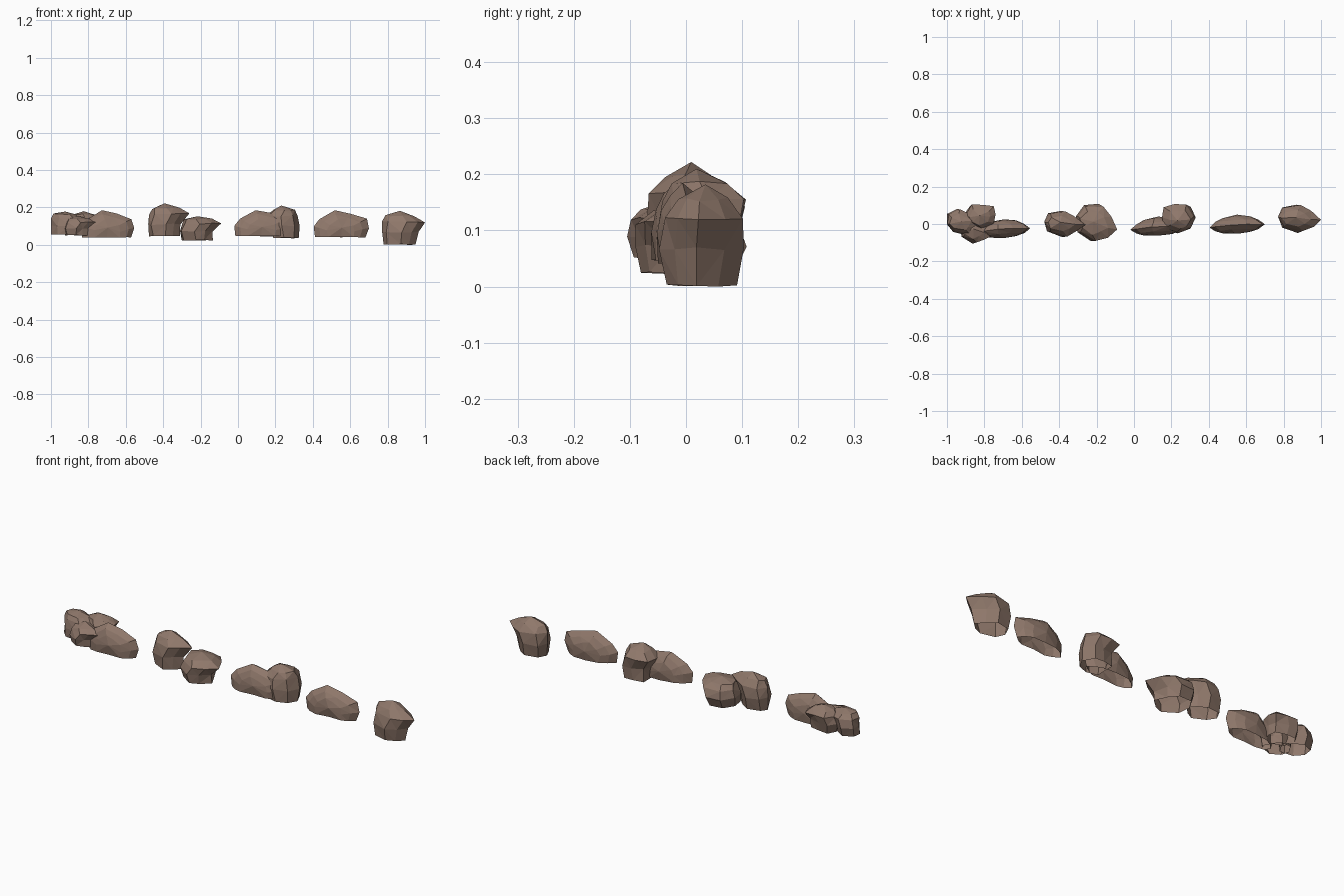
import bpy, bmesh, math, random
from mathutils import Vector, Matrix

if "Cube" in bpy.data.objects:
    bpy.data.objects.remove(bpy.data.objects["Cube"])

random.seed(4)
mat = bpy.data.materials.new("brown stone")
mat.diffuse_color = (0.275, 0.187, 0.146, 1)
mat.use_nodes = True
mat.node_tree.nodes["Principled BSDF"].inputs["Base Color"].default_value = mat.diffuse_color


def make(name, rings, apex_a, apex_b, box, turn=0, jitter=0.025):
    """Skin closed rings, cap the ends, rotate, fit to a box, open the underside."""
    pts = [[Vector(p) for p in r] for r in rings]
    a, b = Vector(apex_a), Vector(apex_b)
    flat = [p for r in pts for p in r] + [a, b]
    rot = Matrix.Rotation(math.radians(turn), 3, 'Z')
    for p in flat:
        base = p.z < 0.02
        p += Vector([random.uniform(-jitter, jitter) for _ in range(3)])
        if base:
            p.z = random.uniform(0, 0.03)
        p.xyz = rot @ p
    lo = [min(p[i] for p in flat) for i in range(3)]
    hi = [max(p[i] for p in flat) for i in range(3)]
    for p in flat:
        p.xyz = [box[2*i] + (p[i]-lo[i])/(hi[i]-lo[i])*(box[2*i+1]-box[2*i]) for i in range(3)]
    bm = bmesh.new()
    vs = [[bm.verts.new(p) for p in r] for r in pts]
    va, vb = bm.verts.new(a), bm.verts.new(b)
    n = len(vs[0])
    for i in range(n):
        j = (i + 1) % n
        bm.faces.new((va, vs[0][j], vs[0][i]))
        bm.faces.new((vb, vs[-1][i], vs[-1][j]))
        for k in range(len(vs) - 1):
            bm.faces.new((vs[k][i], vs[k][j], vs[k+1][j], vs[k+1][i]))
    bmesh.ops.triangulate(bm, faces=bm.faces[:])
    bmesh.ops.recalc_face_normals(bm, faces=bm.faces[:])
    # The stones are open shells underneath
    limit = box[4] + 0.06 * (box[5] - box[4])
    under = [f for f in bm.faces if all(v.co.z < limit for v in f.verts)]
    bmesh.ops.delete(bm, geom=under, context='FACES')
    me = bpy.data.meshes.new(name)
    bm.to_mesh(me)
    bm.free()
    me.materials.append(mat)
    bpy.context.collection.objects.link(bpy.data.objects.new(name, me))


# Round boulder: plan outline stacked in levels, with an overhanging tip
PLAN = [(0, .57), (.14, .9), (.52, 1), (.77, .77), (1, .43), (.8, .18), (.57, 0), (.14, .2)]
LEVELS = [(0, .02, .78, .06, .92), (.38, 0, .81, 0, 1), (.69, .02, 1, .04, .98), (.87, .1, .75, .2, .82)]


def boulder(name, box, turn=0):
    rings = [[(x0 + u*(x1-x0), y0 + v*(y1-y0), z) for u, v in PLAN]
             for z, x0, x1, y0, y1 in LEVELS]
    make(name, rings, (.4, .5, 0), (.43, .55, 1), box, turn)


# Long slab: front outline swept through depth, thinning to a lens
OUTLINE = [(.02, 0), (0, .4), (.1, .68), (.38, 1), (.66, .87), (.95, .68), (1, .35), (.95, 0), (.5, 0)]
DEPTH = [(.1, .5, .66), (.25, .78, .85), (.5, 1, 1), (.75, .78, .87), (.92, .5, .68)]


def slab(name, box):
    # The left end bends slightly towards the front
    rings = [[(.48 + (x-.48)*sx, y - .35*max(0, .5-x)*sx, z*sz) for x, z in OUTLINE]
             for y, sx, sz in DEPTH]
    make(name, rings, (.5, 0, .36), (.5, 1, .36), box, jitter=0.015)


# Boxes are x0, x1, y0, y1, z0, z1
boulder("left_end_boulder", (-1.0, -.82, -.06, .08, .055, .178), 15)
boulder("left_back_boulder", (-.91, -.74, -.03, .105, .055, .18), 45)
boulder("left_front_boulder", (-.93, -.755, -.105, .03, .05, .155), -10)
boulder("tall_boulder", (-.48, -.26, -.07, .07, .045, .222))
boulder("wide_boulder", (-.31, -.09, -.09, .108, .022, .153), -12)
boulder("back_boulder", (.15, .33, -.05, .107, .035, .21), 140)
boulder("right_end_boulder", (.77, 1.0, -.048, .103, 0, .182))

slab("left_slab", (-.84, -.555, -.075, .025, .038, .185))
slab("middle_slab", (-.02, .28, -.062, .04, .045, .185))
slab("right_slab", (.405, .70, -.052, .05, .04, .185))
